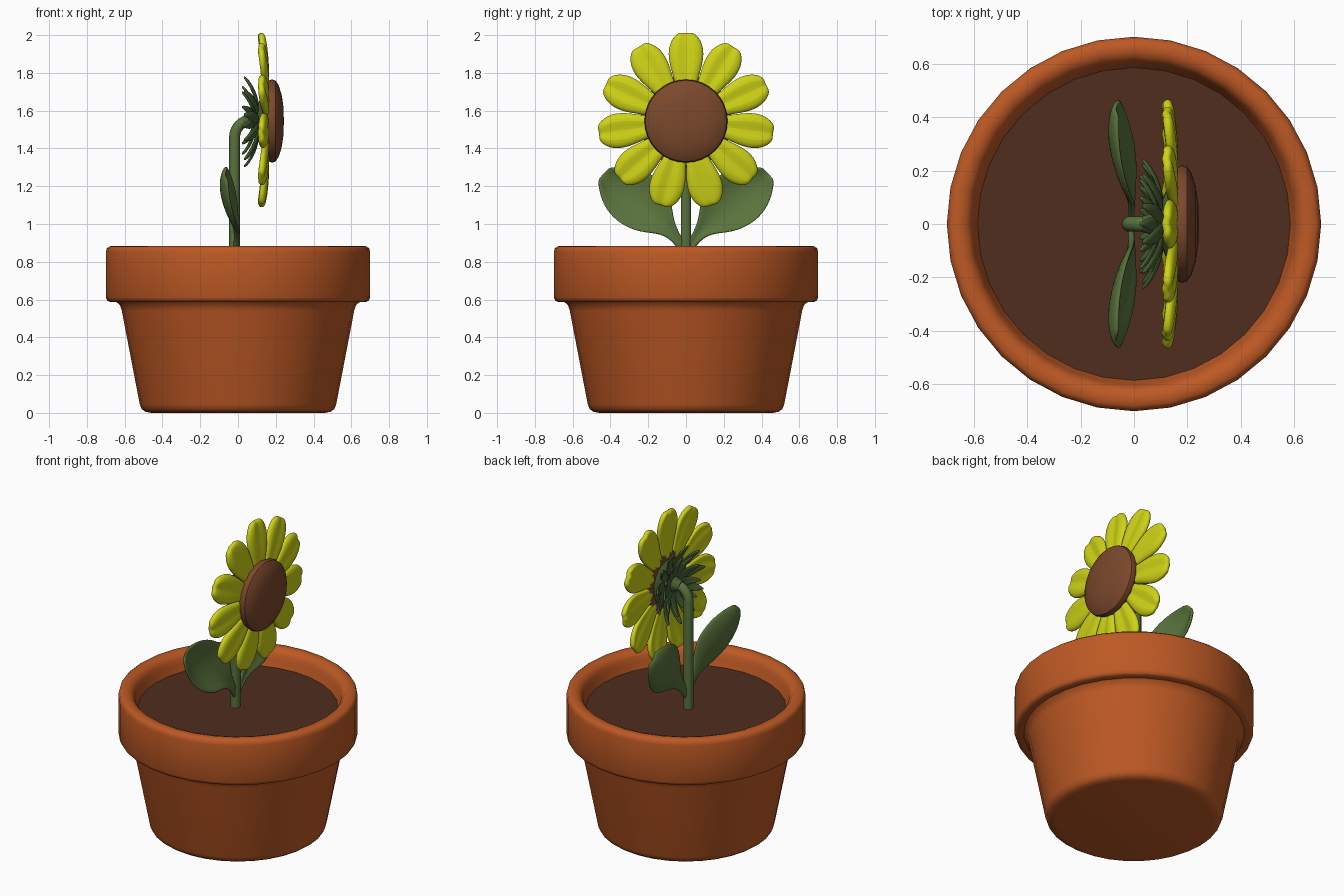
import bpy, bmesh, math
from mathutils import Vector

if "Cube" in bpy.data.objects:
    bpy.data.objects.remove(bpy.data.objects["Cube"])


def material(name, rgb):
    m = bpy.data.materials.new(name)
    m.diffuse_color = (*rgb, 1)
    m.use_nodes = True
    m.node_tree.nodes["Principled BSDF"].inputs["Base Color"].default_value = m.diffuse_color
    return m


TERRACOTTA = material("terracotta", (0.51, 0.10, 0.018))
SOIL = material("soil", (0.08, 0.027, 0.013))
GREEN = material("green", (0.10, 0.17, 0.045))
DARK_GREEN = material("dark_green", (0.065, 0.115, 0.035))
YELLOW = material("yellow", (0.62, 0.65, 0.008))
BROWN = material("brown", (0.20, 0.065, 0.025))
HEAD_Z = 1.545


def finish(bm, name, mat, angle=40):
    bmesh.ops.recalc_face_normals(bm, faces=bm.faces)
    me = bpy.data.meshes.new(name)
    bm.to_mesh(me)
    bm.free()
    ob = bpy.data.objects.new(name, me)
    bpy.context.collection.objects.link(ob)
    me.materials.append(mat)
    smooth(ob, angle)
    return ob


def smooth(ob, angle):
    bpy.ops.object.select_all(action='DESELECT')
    ob.select_set(True)
    bpy.context.view_layer.objects.active = ob
    bpy.ops.object.shade_smooth_by_angle(angle=math.radians(angle))


def lathe(name, profile, mat, place, n=32):
    """Revolve (radius, height) points; place(a, b, h) maps to the world."""
    bm = bmesh.new()
    rings = []
    for r, h in profile:
        if r == 0:
            rings.append([bm.verts.new(place(0, 0, h))] * n)
        else:
            rings.append([bm.verts.new(place(r * math.cos(math.tau * i / n),
                                             r * math.sin(math.tau * i / n), h))
                          for i in range(n)])
    for lo, hi in zip(rings, rings[1:]):
        for i in range(n):
            j = (i + 1) % n
            bm.faces.new(dict.fromkeys((lo[i], lo[j], hi[j], hi[i])))
    return finish(bm, name, mat)


def add_blade(bm, rows, section, place):
    """Grid of stations (u, half width, depth) across a section (v, depth)."""
    grid = [[bm.verts.new(place(u, v * hw, w + d * hw)) for v, d in section]
            for u, hw, w in rows]
    for a, b in zip(grid, grid[1:]):
        for i in range(len(section) - 1):
            bm.faces.new((a[i], a[i + 1], b[i + 1], b[i]))


def thicken(ob, thickness, levels=2):
    s = ob.modifiers.new("thickness", 'SOLIDIFY')
    s.thickness = thickness
    s.offset = 0
    d = ob.modifiers.new("round", 'SUBSURF')
    d.levels = d.render_levels = levels
    # run the smooth shading on the evaluated result
    for m in [m for m in ob.modifiers if m.type in {'SOLIDIFY', 'SUBSURF'}]:
        bpy.context.view_layer.objects.active = ob
        bpy.ops.object.modifier_apply(modifier=m.name)
    smooth(ob, 70)


def radial(angle):
    """Map blade space to a spoke around the flower's +x axis."""
    c, s = math.cos(angle), math.sin(angle)
    return lambda u, v, w: Vector((w, u * s + v * c, HEAD_Z + u * c - v * s))


def upright(a, b, h):
    return Vector((a, b, h))


def sideways(a, b, h):
    return Vector((h, a, HEAD_Z + b))


# Pot and soil
lathe("pot", [(0, 0), (0.46, 0), (0.49, 0.006), (0.51, 0.02), (0.52, 0.045),
              (0.615, 0.54), (0.625, 0.57), (0.645, 0.588), (0.68, 0.588),
              (0.693, 0.595), (0.70, 0.612), (0.70, 0.85), (0.695, 0.87),
              (0.68, 0.882), (0.65, 0.883), (0.625, 0.875), (0.607, 0.85),
              (0.60, 0.82), (0.58, 0.76)], TERRACOTTA, upright)
lathe("soil", [(0, 0.775), (0.587, 0.775)], SOIL, upright)

# Seed disc and green receptacle behind it
lathe("seed_disc", [(0, 0.13), (0.19, 0.13), (0.212, 0.155), (0.22, 0.18),
                    (0.215, 0.198), (0.19, 0.215), (0.14, 0.231),
                    (0.08, 0.24), (0, 0.243)], BROWN, sideways)
lathe("receptacle", [(0, 0.03), (0.03, 0.03), (0.04, 0.07), (0.07, 0.10),
                     (0.14, 0.125), (0.15, 0.14), (0, 0.14)], DARK_GREEN, sideways, 24)

# Petals: one ring, each with a groove down the middle
bm = bmesh.new()
petal = [(0.14, 0.045, 0.145), (0.22, 0.062, 0.147), (0.30, 0.088, 0.144),
         (0.37, 0.097, 0.138), (0.43, 0.078, 0.130), (0.467, 0.040, 0.120)]
grooved = [(-1, -0.12), (-0.5, 0.1), (0, -0.14), (0.5, 0.1), (1, -0.12)]
for i in range(11):
    add_blade(bm, petal, grooved, radial(math.tau * i / 11))
thicken(finish(bm, "petals", YELLOW), 0.036)

# Sepals: two rings of narrow blades curling backwards
bm = bmesh.new()
outer = [(0.04, 0.018, 0.105), (0.11, 0.033, 0.105), (0.17, 0.032, 0.085),
         (0.22, 0.018, 0.055), (0.245, 0.005, 0.03)]
inner = [(0.03, 0.018, 0.085), (0.08, 0.028, 0.085), (0.13, 0.026, 0.065),
         (0.165, 0.014, 0.04), (0.185, 0.004, 0.02)]
cupped = [(-1, -0.25), (0, 0.1), (1, -0.25)]
for i in range(11):
    add_blade(bm, outer, cupped, radial(math.tau * (i + 0.5) / 11))
    add_blade(bm, inner, cupped, radial(math.tau * i / 11))
thicken(finish(bm, "sepals", DARK_GREEN), 0.014, 1)

# Stem: straight, then bent over into the flower head
path = [(-0.018, 0.76), (-0.018, 1.1), (-0.018, 1.46)]
path += [(0.072 - 0.09 * math.cos(t), 1.46 + 0.09 * math.sin(t))
         for t in (math.pi / 2 * k / 8 for k in range(1, 9))]
path.append((0.12, HEAD_Z))
cu = bpy.data.curves.new("stem", 'CURVE')
cu.dimensions = '3D'
cu.bevel_depth = 0.029
cu.bevel_resolution = 3
cu.use_fill_caps = True
sp = cu.splines.new('POLY')
sp.points.add(len(path) - 1)
for p, (x, z) in zip(sp.points, path):
    p.co = (x, 0, z, 1)
sp.points[-1].radius = 1.5
stem = bpy.data.objects.new("stem", cu)
bpy.context.collection.objects.link(stem)
cu.materials.append(GREEN)
bpy.ops.object.select_all(action='DESELECT')
stem.select_set(True)
bpy.context.view_layer.objects.active = stem
bpy.ops.object.convert(target='MESH')
smooth(bpy.context.object, 50)

# Leaves: a mirrored pair along a rising midrib (y, z, x, half width)
midrib = [(0.0, 0.84, -0.018, 0.022), (0.045, 0.92, -0.012, 0.024),
          (0.10, 0.985, -0.015, 0.045), (0.16, 1.045, -0.04, 0.125),
          (0.24, 1.115, -0.075, 0.163), (0.33, 1.185, -0.095, 0.148),
          (0.40, 1.24, -0.088, 0.09), (0.437, 1.268, -0.07, 0.04)]
across = Vector((0, -0.68, 0.73))
for side, label in ((1, "right"), (-1, "left")):
    bm = bmesh.new()

    def along(u, v, w):
        y, z, x, _ = midrib[u]
        p = Vector((x + w, y, z)) + across * v
        p.y *= side
        return p

    rows = [(i, m[3], 0) for i, m in enumerate(midrib)]
    add_blade(bm, rows, [(-1, 0.42), (-0.55, 0.12), (0, 0), (0.55, 0.1), (1, 0.3)], along)
    thicken(finish(bm, label + "_leaf", GREEN), 0.02)
